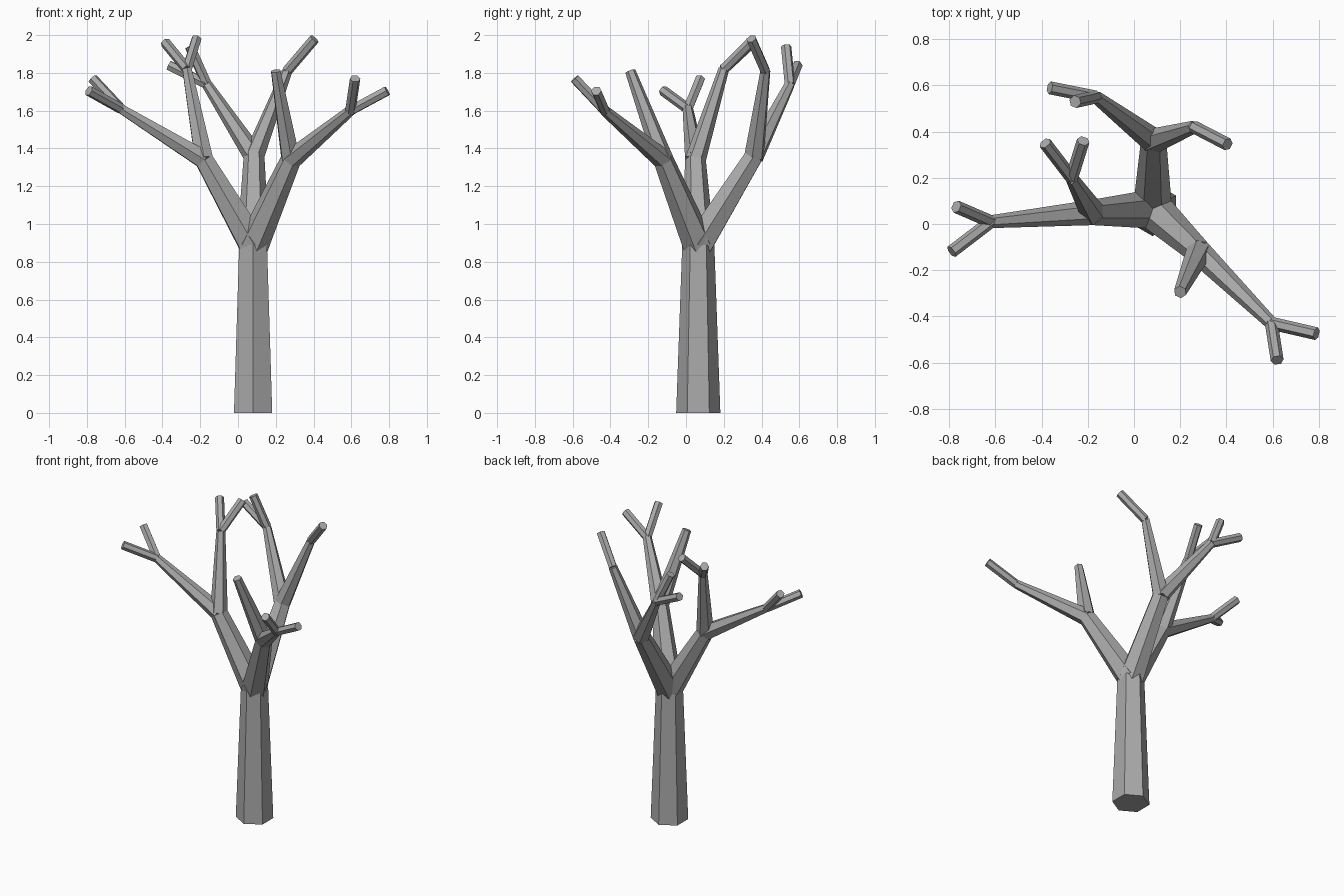
import bpy, bmesh
from mathutils import Vector, Matrix

cube = bpy.data.objects.get("Cube")
if cube:
    bpy.data.objects.remove(cube, do_unlink=True)

bark = bpy.data.materials.new("grey_bark")
bark.use_nodes = True
GREY = (0.40, 0.40, 0.40, 1.0)
bark.diffuse_color = GREY
bark.node_tree.nodes["Principled BSDF"].inputs["Base Color"].default_value = GREY


def limb(name, start, end, r1, r2):
    """Six-sided tapered limb; one pair of corners lies on its level side axis."""
    a, b = Vector(start), Vector(end)
    d = (b - a).normalized()
    side = Vector((0, 0, 1)).cross(d)
    side = side.normalized() if side.length > 1e-4 else Vector((0, 1, 0))
    rot = Matrix((side.cross(d), side, d)).transposed().to_4x4()
    bm = bmesh.new()
    bmesh.ops.create_cone(bm, cap_ends=True, segments=6, radius1=r1, radius2=r2,
                          depth=(b - a).length,
                          matrix=Matrix.Translation((a + b) / 2) @ rot)
    mesh = bpy.data.meshes.new(name)
    bm.to_mesh(mesh)
    bm.free()
    mesh.materials.append(bark)
    obj = bpy.data.objects.new(name, mesh)
    bpy.context.collection.objects.link(obj)


# Radii where the trunk, boughs, branches and twigs begin and end
R_BASE, R_TOP, R_FORK, R_TWIG = 0.117, 0.085, 0.055, 0.028
CROWN = (0.08, 0.065, 0.89)

# bough: (fork, [(branch end, [twig tips])])
boughs = {
    "right": ((-0.18, 0.05, 1.34), [
        ((-0.62, 0.01, 1.61), [(-0.77, 0.075, 1.77), (-0.79, -0.12, 1.705)]),
        ((-0.27, 0.20, 1.82), [(-0.385, 0.35, 1.96), (-0.22, 0.36, 1.98)])]),
    "left": ((0.28, -0.12, 1.34), [
        ((0.595, -0.43, 1.60), [(0.79, -0.475, 1.705), (0.62, -0.59, 1.77)]),
        ((0.20, -0.295, 1.81), [])]),
    "back": ((0.085, 0.36, 1.36), [
        ((-0.165, 0.55, 1.74), [(-0.365, 0.59, 1.84), (-0.255, 0.53, 1.94)]),
        ((0.26, 0.42, 1.81), [(0.405, 0.345, 1.98)])]),
}

# Trunk
limb("trunk", (0.08, 0.065, 0), CROWN, R_BASE, R_TOP)

# Boughs, branches and twigs
for side, (fork, branches) in boughs.items():
    limb(f"{side}_bough", CROWN, fork, R_TOP, R_FORK)
    for i, (node, tips) in enumerate(branches, 1):
        limb(f"{side}_branch_{i}", fork, node, R_FORK, R_TWIG)
        for j, tip in enumerate(tips, 1):
            limb(f"{side}_twig_{i}_{j}", node, tip, R_TWIG, R_TWIG)
